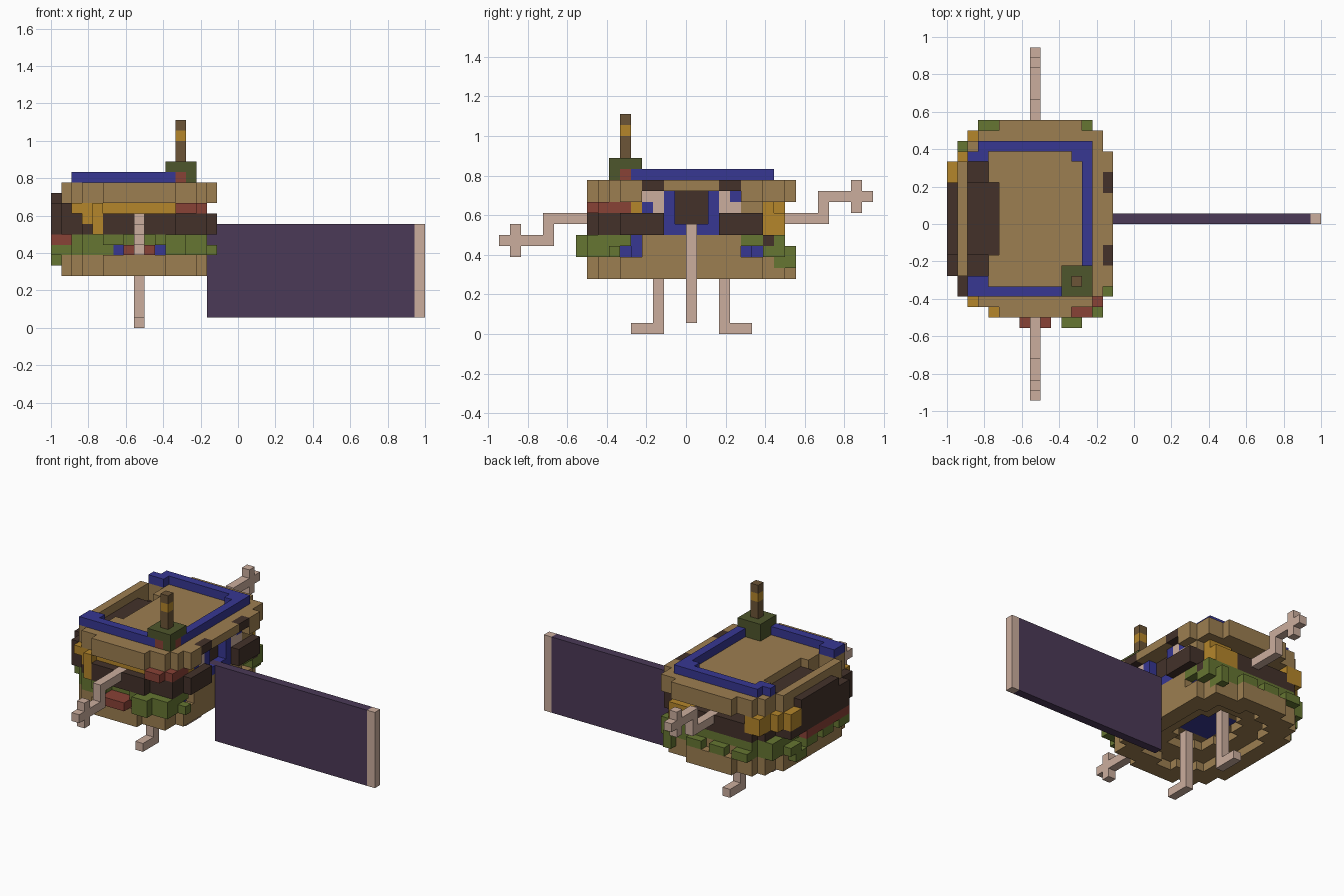
import bpy, bmesh
from mathutils import Vector

if "Cube" in bpy.data.objects:
    bpy.data.objects.remove(bpy.data.objects["Cube"], do_unlink=True)

UNIT = 1 / 18
PALETTE = {
    "bun_tan": (.335, .21, .082), "cheese_gold": (.46, .24, .024),
    "patty_brown": (.056, .031, .023), "lettuce_green": (.133, .18, .032),
    "olive_green": (.076, .092, .025), "tomato_red": (.25, .054, .037),
    "sauce_blue": (.038, .038, .29), "skin_pink": (.60, .42, .34),
    "tongue_purple": (.070, .041, .095), "stick_brown": (.15, .09, .038),
}
TAN, GOLD, BROWN, GREEN, OLIVE, RED, BLUE, PINK, PURPLE, STICK = PALETTE

materials = []
for name, rgb in PALETTE.items():
    mat = bpy.data.materials.new(name)
    mat.use_nodes = True
    mat.diffuse_color = (*rgb, 1)
    shader = mat.node_tree.nodes["Principled BSDF"]
    shader.inputs["Base Color"].default_value = (*rgb, 1)
    shader.inputs["Roughness"].default_value = .9
    materials.append(mat)
slot_of = {name: slot for slot, name in enumerate(PALETTE)}
cells = {}


def block(part, colour, x, y, z):
    """Fill a box of unit cubes; each range is (start, end)."""
    for i in range(*x):
        for j in range(*y):
            for k in range(*z):
                cells[i, j, k] = (part, colour)


def clear(x, y, z):
    for i in range(*x):
        for j in range(*y):
            for k in range(*z):
                cells.pop((i, j, k), None)


def slab(part, colour, z, inset=0, end=16, carve=False):
    """Fill or carve a layer with stepped round corners."""
    back_corner, front_corner = (4, 2, 1, 1, 0), (3, 1, 1, 1, 0)
    for i in range(1 + inset, end - inset):
        back, front = i - 1 - inset, end - 1 - i - inset
        for j in range(-9 + inset, 10 - inset):
            side = 9 - abs(j) - inset
            if side < back_corner[min(back, 4)] or side < front_corner[min(front, 4)]:
                continue
            if carve:
                clear((i, i + 1), (j, j + 1), z)
            else:
                block(part, colour, (i, i + 1), (j, j + 1), z)


# lower bun with a stepped hollow below
slab("lower_bun", TAN, (5, 7), end=15)
slab("sauce", BLUE, (7, 9), inset=1, end=15)
slab("lower_bun", TAN, (7, 9), inset=2, end=15)
slab("lower_bun", TAN, (5, 6), inset=2, end=15, carve=True)
slab("lower_bun", TAN, (6, 7), inset=4, end=15, carve=True)
block("lower_bun", TAN, (13, 15), (-4, 5), (7, 9))
block("lower_bun", TAN, (3, 13), (8, 9), (7, 8))
block("sauce", BLUE, (6, 10), (-2, 3), (7, 8))

# lettuce ruffles around the rim
for x, y, z in (
    ((2, 7), (-7, -6), (7, 9)), ((3, 7), (-8, -7), (8, 9)),
    ((5, 7), (-9, -8), (8, 9)), ((3, 6), (-8, -7), (7, 8)),
    ((7, 10), (-8, -7), (8, 9)), ((10, 15), (-9, -7), (8, 9)),
    ((11, 15), (-9, -6), (7, 8)), ((11, 13), (-10, -9), (7, 9)),
    ((14, 16), (-7, -6), (7, 8)), ((12, 15), (-8, -5), (8, 9)),
):
    block("lettuce_right", GREEN, x, y, z)
for x, y, z in (
    ((3, 13), (8, 9), (8, 9)), ((11, 15), (7, 9), (7, 9)),
    ((12, 15), (5, 8), (8, 9)), ((13, 14), (8, 10), (6, 8)),
    ((3, 5), (8, 10), (7, 8)), ((6, 8), (8, 10), (7, 8)),
    ((9, 11), (8, 10), (7, 8)),
):
    block("lettuce_left", GREEN, x, y, z)
for j in range(-5, 6, 3):
    block("lettuce_back", GREEN, (0, 2), (j, j + 2), (7, 8))
    block("lettuce_back", GREEN, (1, 2), (j, j + 3), (8, 9))
block("lettuce_back", GREEN, (0, 1), (3, 5), (6, 7))
block("lettuce_back", GREEN, (1, 3), (6, 8), (7, 9))

# tomato slices
block("tomato_side", RED, (7, 10), (-10, -8), (7, 8))
block("tomato_back", RED, (0, 2), (-5, 3), (8, 9))

# patty, narrower on the left, with a bulge at the back
slab("patty", BROWN, (9, 11))
clear((1, 16), (9, 10), (9, 11))
clear((14, 16), (7, 9), (9, 11))
block("patty", BROWN, (13, 15), (7, 8), (8, 9))
block("patty_bulge", BROWN, (0, 1), (-5, 6), (9, 12))
block("patty_bulge", BROWN, (0, 1), (-3, 4), (12, 13))
block("patty_bulge", BROWN, (1, 2), (-7, 5), (9, 12))

# cheese layer tucked under the bun, with drips
slab("cheese", GOLD, (11, 12), end=15)
clear((1, 15), (8, 10), (11, 12))
clear((4, 11), (7, 8), (11, 12))
clear((1, 15), (-9, -8), (11, 12))
block("cheese_drip", GOLD, (2, 5), (-8, -7), (11, 12))
block("cheese_drip", GOLD, (3, 5), (-8, -7), (10, 11))
block("cheese_drip", GOLD, (4, 5), (-9, -8), (9, 12))
block("cheese_drip", GOLD, (0, 2), (4, 6), (10, 12))
block("cheese_drip", GOLD, (1, 2), (6, 7), (10, 12))
block("cheese_drip", GOLD, (2, 4), (7, 9), (10, 12))
block("cheese_drip", GOLD, (11, 14), (7, 9), (9, 11))
block("ketchup", RED, (12, 14), (-9, -5), (11, 12))
block("ketchup", RED, (14, 15), (-8, -5), (11, 12))

# upper bun with a bite showing the patty
slab("upper_bun", TAN, (12, 14))
block("upper_bun", TAN, (12, 13), (9, 10), (12, 14))
block("upper_bun", TAN, (12, 15), (5, 7), (11, 12))
clear((14, 15), (-8, -7), (12, 14))
clear((2, 4), (-5, 6), (12, 14))
clear((4, 5), (-3, 4), (12, 14))
block("patty_top", BROWN, (2, 5), (-5, 6), (11, 12))
block("patty_top", BROWN, (2, 5), (-3, 4), (12, 13))

# garnish and its stick
TOP = (14, 15)
block("garnish", OLIVE, (11, 14), (-7, -4), (14, 16))
block("garnish", RED, (12, 13), (-7, -6), TOP)
block("garnish", RED, (13, 14), (-6, -5), TOP)
block("stick", STICK, (12, 13), (-6, -5), (16, 20))
block("stick", GOLD, (12, 13), (-6, -5), (18, 19))

# blue border on the upper bun
block("border_left", BLUE, (3, 14), (7, 8), TOP)
block("border_left", BLUE, (2, 4), (6, 7), TOP)
block("border_front", BLUE, (13, 14), (-5, 8), TOP)
block("border_front", BLUE, (12, 13), (6, 7), TOP)
block("border_right", BLUE, (2, 12), (-7, -6), TOP)
block("border_right", BLUE, (2, 4), (-6, -5), TOP)

# face: lips, open mouth, eyes and brows
clear((14, 16), (-4, 5), (11, 13))
clear((14, 16), (-2, 3), (9, 13))
block("lips", BLUE, (14, 15), (-2, 3), (9, 13))
clear((14, 15), (-1, 2), (10, 13))
block("mouth", BROWN, (13, 14), (-1, 2), (10, 13))
for side, j in (("right", -4), ("left", 3)):
    block("eye_" + side, PINK, (14, 15), (j, j + 2), (11, 13))
    block("brow_" + side, BROWN, (15, 16), (j, j + 2), (13, 14))
block("eye_right", BLUE, (14, 15), (-4, -3), (11, 12))
block("eye_left", BLUE, (14, 15), (4, 5), (12, 13))

# long tongue
block("tongue", PURPLE, (15, 35), (0, 1), (1, 10))
block("tongue", PURPLE, (13, 15), (0, 1), (9, 10))
block("tongue_tip", PINK, (35, 36), (0, 1), (1, 10))

# arms with cross-shaped hands, one raised and one lowered
LIMB = (8, 9)
block("left_arm", PINK, LIMB, (8, 13), (10, 11))
block("left_arm", PINK, LIMB, (12, 13), (10, 13))
block("left_hand", PINK, LIMB, (13, 17), (12, 13))
block("left_hand", PINK, LIMB, (15, 16), (11, 14))
block("right_arm", PINK, LIMB, (-13, -8), (10, 11))
block("right_arm", PINK, LIMB, (-13, -12), (8, 11))
block("right_hand", PINK, LIMB, (-17, -13), (8, 9))
block("right_hand", PINK, LIMB, (-16, -15), (7, 10))

# legs with feet turned outward
for side, j, foot in (("left", 3, (3, 6)), ("right", -3, (-5, -2))):
    block(side + "_leg", PINK, LIMB, (j, j + 1), (1, 7))
    block(side + "_foot", PINK, LIMB, foot, (0, 1))

# one mesh per part from the exposed cube sides
meshes = {part: bmesh.new() for part, colour in cells.values()}
for cell, (part, colour) in cells.items():
    bm = meshes[part]
    middle = Vector(cell) + Vector((.5, .5, .5))
    for axis in range(3):
        for sign in (-1, 1):
            beside = list(cell)
            beside[axis] += sign
            if tuple(beside) in cells:
                continue
            n, u, v = Vector(), Vector(), Vector()
            n[axis] = sign / 2
            u[(axis + 1) % 3] = .5
            v[(axis + 2) % 3] = sign / 2
            corners = (n - u - v, n + u - v, n + u + v, n - u + v)
            face = bm.faces.new([bm.verts.new((middle + p) * UNIT - Vector((1, 0, 0)))
                                 for p in corners])
            face.material_index = slot_of[colour]
for part, bm in meshes.items():
    bmesh.ops.remove_doubles(bm, verts=bm.verts, dist=UNIT / 100)
    mesh = bpy.data.meshes.new(part)
    bm.to_mesh(mesh)
    bm.free()
    for mat in materials:
        mesh.materials.append(mat)
    bpy.context.collection.objects.link(bpy.data.objects.new(part, mesh))
